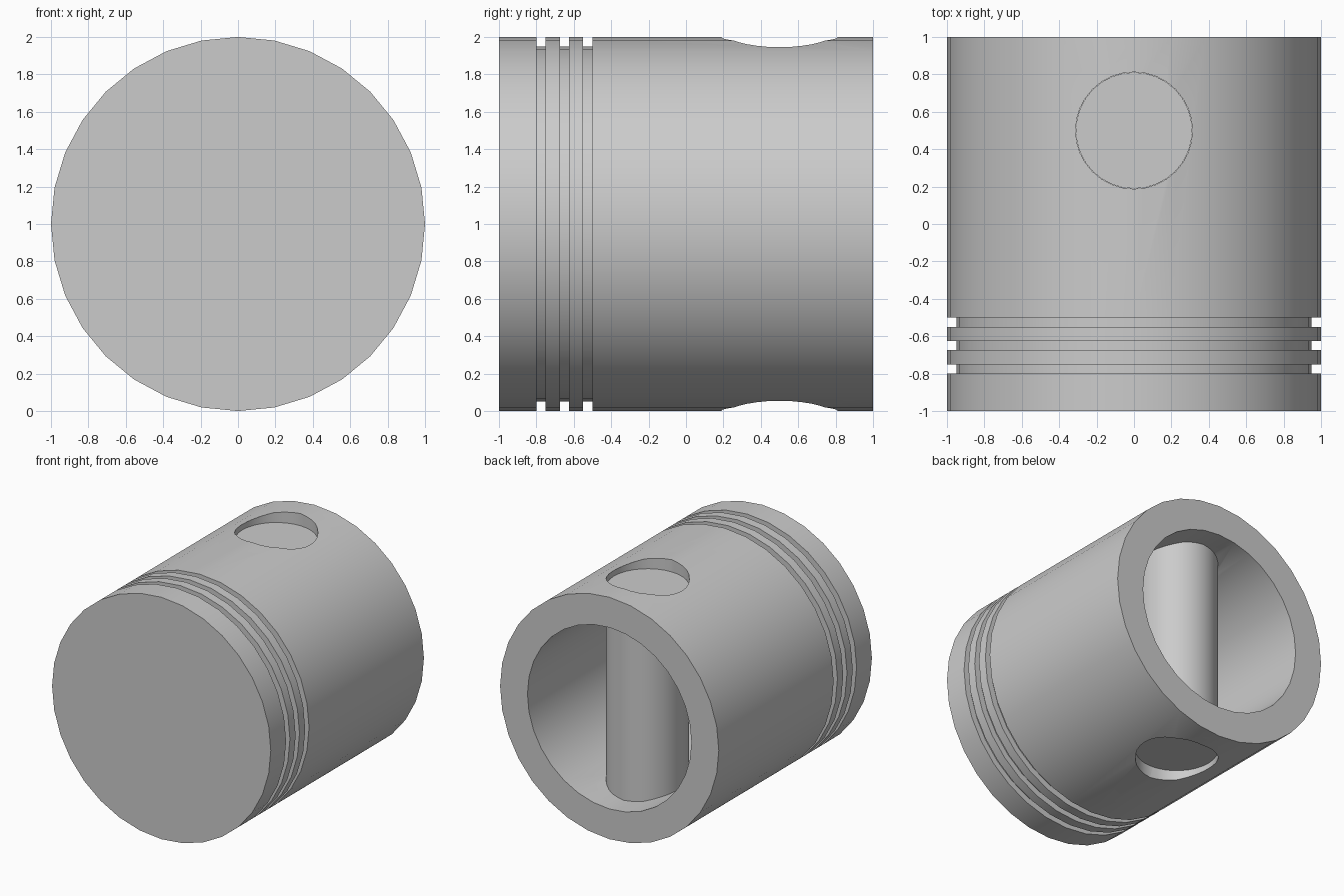
import bpy, bmesh, math
from mathutils import Matrix, Vector

if "Cube" in bpy.data.objects:
    bpy.data.objects.remove(bpy.data.objects["Cube"], do_unlink=True)

SEGMENTS = 32
PIN_Y = 0.5

metal = bpy.data.materials.new("grey metal")
metal.use_nodes = True
metal.diffuse_color = (0.6, 0.6, 0.6, 1)
metal.node_tree.nodes["Principled BSDF"].inputs["Base Color"].default_value = (0.6, 0.6, 0.6, 1)


def add_object(name, bm):
    bmesh.ops.recalc_face_normals(bm, faces=bm.faces[:])
    mesh = bpy.data.meshes.new(name)
    bm.to_mesh(mesh)
    bm.free()
    mesh.materials.append(metal)
    obj = bpy.data.objects.new(name, mesh)
    bpy.context.collection.objects.link(obj)
    return obj


def lathe_y(name, profile):
    """Spin (radius, y) points about the horizontal axis at z = 1; cap both ends."""
    bm = bmesh.new()
    angles = [2 * math.pi * i / SEGMENTS for i in range(SEGMENTS)]
    rings = [[bm.verts.new((r * math.cos(a), y, 1 + r * math.sin(a))) for a in angles]
             for r, y in profile]
    for lower, upper in zip(rings, rings[1:]):
        for i in range(SEGMENTS):
            j = (i + 1) % SEGMENTS
            bm.faces.new((lower[i], lower[j], upper[j], upper[i]))
    bm.faces.new(rings[0])
    bm.faces.new(rings[-1])
    return add_object(name, bm)


def upright_cylinder(name, radius, height):
    bm = bmesh.new()
    bmesh.ops.create_cone(bm, cap_ends=True, segments=SEGMENTS, radius1=radius, radius2=radius,
                          depth=height, matrix=Matrix.Translation(Vector((0, PIN_Y, 1))))
    return add_object(name, bm)


def smooth(obj):
    bpy.ops.object.select_all(action='DESELECT')
    obj.select_set(True)
    bpy.context.view_layer.objects.active = obj
    bpy.ops.object.shade_smooth_by_angle(angle=math.radians(30))


# Piston body: closed crown, three ring grooves, hollow skirt open at the back
profile = [(1, -1)]
for start in (-0.8, -0.675, -0.55):
    profile += [(1, start), (0.95, start), (0.95, start + 0.05), (1, start + 0.05)]
profile += [(1, 1), (0.75, 1), (0.75, -0.75)]
body = lathe_y("piston_body", profile)

# Pin bore through both skirt walls
cutter = upright_cylinder("pin_bore_cutter", 0.3125, 2.4)
cutter.hide_render = True
bore = body.modifiers.new("pin bore", 'BOOLEAN')
bore.operation = 'DIFFERENCE'
bore.solver = 'EXACT'
bore.object = cutter
bpy.context.view_layer.objects.active = body
bpy.ops.object.modifier_apply(modifier=bore.name)
bpy.data.objects.remove(cutter, do_unlink=True)
smooth(body)

# Wrist pin, slightly recessed at both ends
smooth(upright_cylinder("wrist_pin", 0.311, 1.8))
